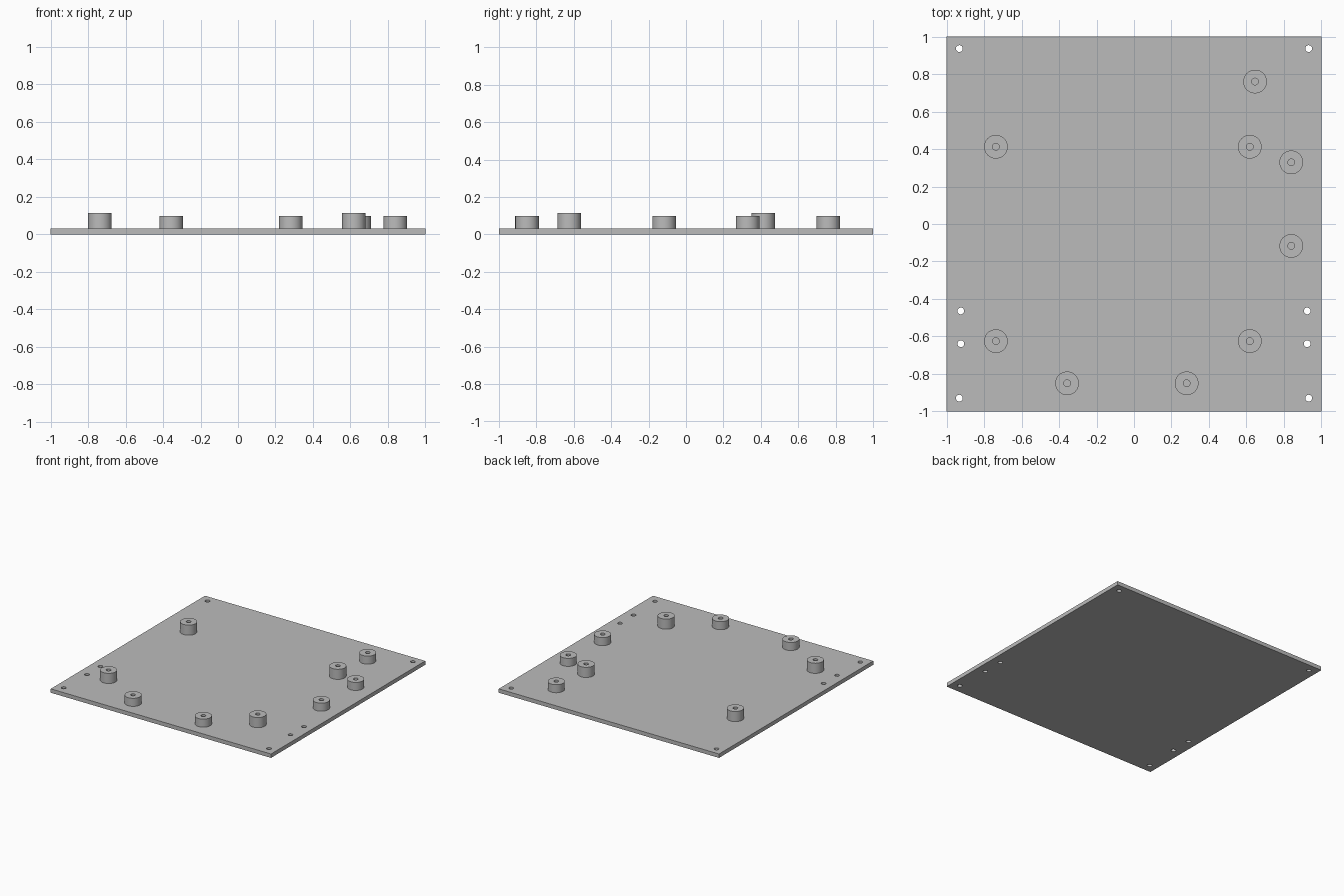
import bpy, bmesh, math
from mathutils import Matrix

cube = bpy.data.objects.get("Cube")
if cube:
    bpy.data.objects.remove(cube, do_unlink=True)

PLATE_TOP = 0.032
HOLE_R = 0.018
POST_R = 0.063
SIDES = 48

grey = bpy.data.materials.new("plain_grey")
grey.use_nodes = True
colour = (0.5, 0.5, 0.5, 1)
grey.diffuse_color = colour
grey.node_tree.nodes["Principled BSDF"].inputs["Base Color"].default_value = colour


def add_object(name, bm):
    bmesh.ops.recalc_face_normals(bm, faces=bm.faces)
    mesh = bpy.data.meshes.new(name)
    bm.to_mesh(mesh)
    bm.free()
    mesh.materials.append(grey)
    obj = bpy.data.objects.new(name, mesh)
    bpy.context.collection.objects.link(obj)
    return obj


def smooth(obj):
    bpy.ops.object.select_all(action='DESELECT')
    obj.select_set(True)
    bpy.context.view_layer.objects.active = obj
    bpy.ops.object.shade_smooth_by_angle(angle=math.radians(30))


# Square base plate
bm = bmesh.new()
bmesh.ops.create_cube(bm, size=1, matrix=Matrix.Translation((0, 0, PLATE_TOP / 2))
                      @ Matrix.Diagonal((2, 2, PLATE_TOP, 1)))
plate = add_object("base_plate", bm)

# Screw holes: four corners plus a pair along each side
bm = bmesh.new()
for side in (-1, 1):
    for x, y in ((0.932, 0.936), (0.932, -0.929), (0.924, -0.464), (0.924, -0.639)):
        bmesh.ops.create_cone(bm, cap_ends=True, segments=SIDES, radius1=HOLE_R,
                              radius2=HOLE_R, depth=0.2,
                              matrix=Matrix.Translation((side * x, y, 0)))
cutter = add_object("screw_hole_cutter", bm)
cutter.hide_render = True

cut = plate.modifiers.new("screw_holes", 'BOOLEAN')
cut.operation = 'DIFFERENCE'
cut.solver = 'EXACT'
cut.object = cutter
bpy.context.view_layer.objects.active = plate
bpy.ops.object.modifier_apply(modifier=cut.name)
bpy.data.objects.remove(cutter, do_unlink=True)
smooth(plate)


# Round standoff with a blind hole, turned from a profile
def standoff(name, x, y, top):
    profile = [(POST_R, PLATE_TOP), (POST_R, top), (HOLE_R, top),
               (HOLE_R, PLATE_TOP + 0.001), (0, PLATE_TOP + 0.001)]
    bm = bmesh.new()
    verts = [bm.verts.new((r, 0, z)) for r, z in profile]
    edges = [bm.edges.new(pair) for pair in zip(verts, verts[1:])]
    bmesh.ops.spin(bm, geom=verts + edges, axis=(0, 0, 1), cent=(0, 0, 0),
                   angle=math.tau, steps=SIDES)
    bmesh.ops.remove_doubles(bm, verts=bm.verts, dist=0.0001)
    obj = add_object(name, bm)
    obj.location = (x, y, 0)
    smooth(obj)


# Four tall standoffs in a rectangle
for x in (-0.737, 0.618):
    for y in (-0.625, 0.412):
        standoff("tall_standoff", x, y, 0.115)

# Five short standoffs
for x, y in ((0.646, 0.76), (0.839, 0.329), (0.839, -0.117), (-0.357, -0.85), (0.281, -0.85)):
    standoff("short_standoff", x, y, 0.098)
